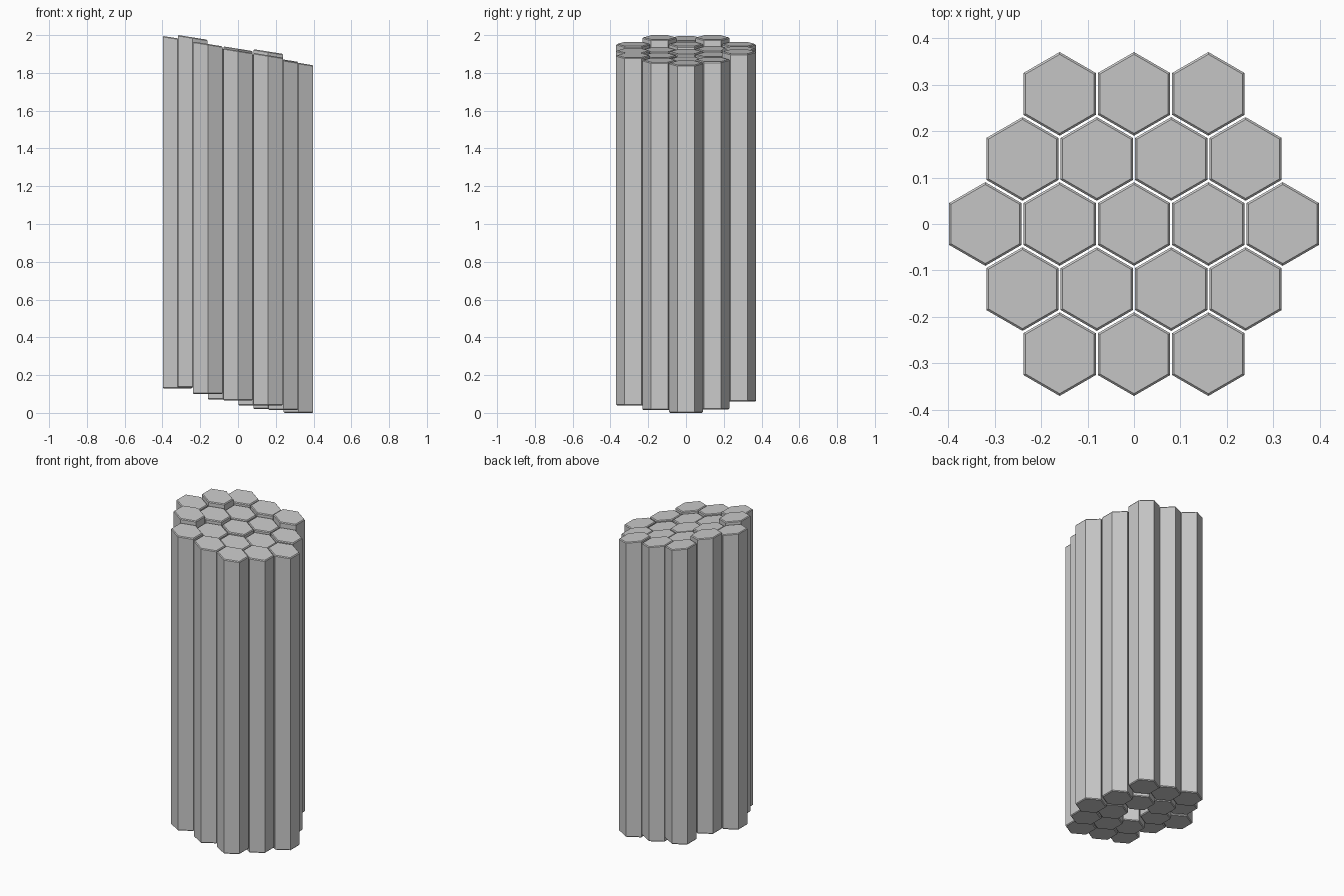
import bpy, bmesh, math

if "Cube" in bpy.data.objects:
    bpy.data.objects.remove(bpy.data.objects["Cube"])

R = 0.09        # corner radius of a column
SLOPE = -0.16   # tilt of the column tops along x
BEVEL = 0.005


def column(name, x, y, z0, z_top):
    """Hexagonal basalt-like column with flat base, tilted top and bevelled rim."""
    bm = bmesh.new()

    def ring(r, zf):
        vs = []
        for i in range(6):
            a = math.radians(30 + 60 * i)
            px, py = r * math.cos(a), r * math.sin(a)
            vs.append(bm.verts.new((x + px, y + py, zf(px))))
        return vs

    top = lambda px: z_top + SLOPE * px
    rings = [ring(R - BEVEL, lambda p: z0),
             ring(R, lambda p: z0 + BEVEL),
             ring(R, lambda p: top(p) - BEVEL),
             ring(R - BEVEL, top)]
    for a, b in zip(rings, rings[1:]):
        for i in range(6):
            j = (i + 1) % 6
            bm.faces.new((a[i], a[j], b[j], b[i]))
    bm.faces.new(rings[0][::-1])
    bm.faces.new(rings[-1])
    me = bpy.data.meshes.new(name)
    bm.to_mesh(me)
    bm.free()
    bpy.context.collection.objects.link(bpy.data.objects.new(name, me))


# base heights per row, from left to right
rows = {
    -2: [0.10, 0.065, 0.04],
    -1: [0.135, 0.07, 0.04, 0.015],
    0: [0.13, 0.10, 0.06, 0.02, 0.0],
    1: [0.135, 0.075, 0.045, 0.018],
    2: [0.10, 0.075, 0.06],
}
for r, bases in rows.items():
    n = len(bases)
    for i, z0 in enumerate(bases):
        x = (i - (n - 1) / 2) * 0.16
        top = z0 + 1.853
        # the centre column stops short of the others underneath
        base = 0.2 if (r == 0 and i == 2) else z0
        column(f"column_{r + 2}_{i}", x, r * 0.14, base, top)
